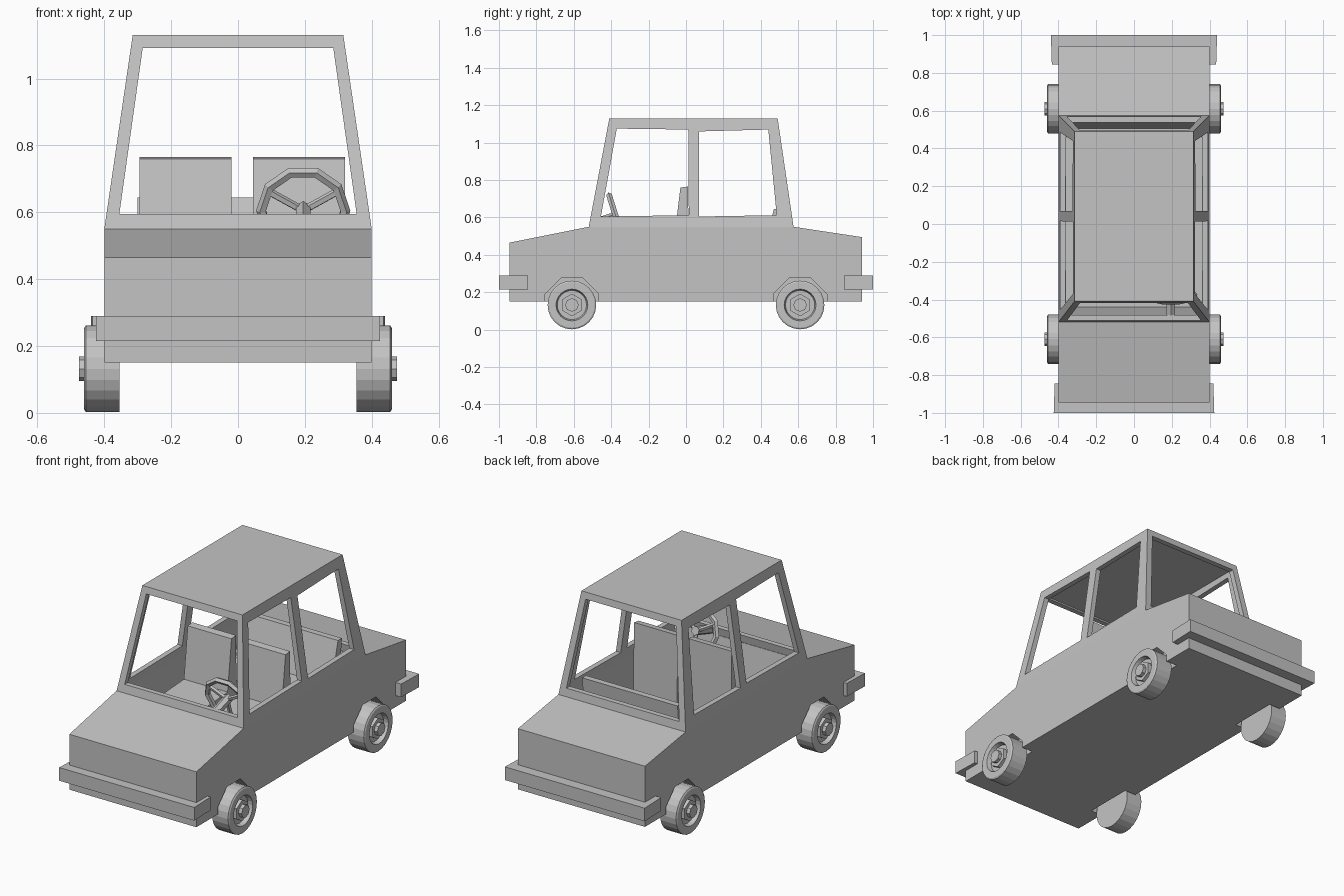
import bpy, bmesh, math
from mathutils import Vector

if "Cube" in bpy.data.objects:
    bpy.data.objects.remove(bpy.data.objects["Cube"])

GREY = bpy.data.materials.new("light grey")
GREY.diffuse_color = (0.55, 0.55, 0.55, 1)
GREY.use_nodes = True
GREY.node_tree.nodes["Principled BSDF"].inputs["Base Color"].default_value = GREY.diffuse_color


def finish(name, bm):
    bmesh.ops.remove_doubles(bm, verts=bm.verts, dist=1e-5)
    bmesh.ops.recalc_face_normals(bm, faces=bm.faces)
    me = bpy.data.meshes.new(name)
    bm.to_mesh(me)
    bm.free()
    me.materials.append(GREY)
    ob = bpy.data.objects.new(name, me)
    bpy.context.collection.objects.link(ob)
    return ob


def prism(name, pts, lo, hi, axis):
    """Extrude a 2D outline along an axis."""
    place = {'X': lambda a, b, h: (h, a, b),
             'Y': lambda a, b, h: (a, h, b),
             'Z': lambda a, b, h: (a, b, h)}[axis]
    bm = bmesh.new()
    A = [bm.verts.new(place(a, b, lo)) for a, b in pts]
    B = [bm.verts.new(place(a, b, hi)) for a, b in pts]
    bm.faces.new(A)
    bm.faces.new(B)
    for i in range(len(pts)):
        j = (i + 1) % len(pts)
        bm.faces.new((A[i], A[j], B[j], B[i]))
    return finish(name, bm)


def frustum(name, low, high):
    """Tapered box; each end is (half width, y0, y1, z)."""
    bm = bmesh.new()
    vs = [bm.verts.new(p) for w, y0, y1, z in (low, high)
          for p in ((-w, y0, z), (w, y0, z), (w, y1, z), (-w, y1, z))]
    bm.faces.new(vs[:4])
    bm.faces.new(vs[4:])
    for i in range(4):
        j = (i + 1) % 4
        bm.faces.new((vs[i], vs[j], vs[j + 4], vs[i + 4]))
    return finish(name, bm)


def cut(ob, cutters):
    """Subtract the cutters, then delete them."""
    for c in cutters:
        m = ob.modifiers.new("cut", 'BOOLEAN')
        m.operation, m.solver, m.object = 'DIFFERENCE', 'EXACT', c
    bpy.context.view_layer.update()
    me = bpy.data.meshes.new_from_object(
        ob.evaluated_get(bpy.context.evaluated_depsgraph_get()))
    ob.modifiers.clear()
    ob.data = me
    for c in cutters:
        bpy.data.objects.remove(c)


def rod(name, a, b, r, sides):
    """Cylinder between two points."""
    a, b = Vector(a), Vector(b)
    d = b - a
    bpy.ops.mesh.primitive_cylinder_add(vertices=sides, radius=r, depth=d.length, location=(a + b) / 2)
    ob = bpy.context.object
    ob.rotation_euler = d.to_track_quat('Z', 'Y').to_euler()
    ob.name = name
    ob.data.materials.append(GREY)
    return ob


WY, WZ, WR = 0.61, 0.132, 0.13

# lower body with cabin tub and wheel wells
body = prism("body", [(-0.945, 0.15), (-0.945, 0.465), (-0.52, 0.55), (0.575, 0.55),
                      (0.94, 0.495), (0.94, 0.15)], -0.4, 0.4, 'X')
cutters = [frustum("tub_cutter", (0.36, -0.44, 0.46, 0.2), (0.371, -0.492, 0.548, 0.58))]
for s in (-1, 1):
    for e in (-1, 1):
        arch = [(e * WY + 0.155 * math.cos(math.radians(22.5 + 45 * i)),
                 WZ + 0.155 * math.sin(math.radians(22.5 + 45 * i))) for i in range(8)]
        cutters.append(prism("arch_cutter", arch, s * 0.33, s * 0.6, 'X'))
cut(body, cutters)

# cabin frame with roof, pillars and open windows
cabin = frustum("cabin_frame", (0.4, -0.52, 0.575, 0.55), (0.315, -0.41, 0.49, 1.13))
cut(cabin, [
    frustum("inside_cutter", (0.377, -0.50, 0.552, 0.5), (0.29, -0.386, 0.464, 1.1)),
    prism("front_side_window_cutter", [(-0.455, 0.605), (0.015, 0.612), (0.012, 1.07), (-0.37, 1.075)],
          -1, 1, 'X'),
    prism("rear_side_window_cutter", [(0.07, 0.605), (0.485, 0.612), (0.44, 1.07), (0.07, 1.06)],
          -1, 1, 'X'),
    prism("screen_cutter", [(-0.355, 0.595), (0.355, 0.595), (0.285, 1.092), (-0.285, 1.092)],
          -1, 1, 'Y')])

# wrap-around bumpers
for name, e, w in (("front_bumper", -1, 0.425), ("rear_bumper", 1, 0.44)):
    outline = [(-w, 1), (w, 1), (w - 0.005, 0.845), (0.39, 0.845), (0.39, 0.93),
               (-0.39, 0.93), (-0.39, 0.845), (-w + 0.005, 0.845)]
    prism(name, [(x, e * y) for x, y in outline], 0.215, 0.29, 'Z')

# wheels: spun tyre with recessed rim, plus hexagonal hub
TYRE = [(0.355, 0), (0.355, WR), (0.455, WR), (0.46, 0.122), (0.46, 0.085), (0.435, 0.078), (0.435, 0)]
for s, side in ((-1, "left"), (1, "right")):
    for e, end in ((-1, "front"), (1, "rear")):
        bm = bmesh.new()
        vs = [bm.verts.new((s * x, e * WY, WZ + r)) for x, r in TYRE]
        es = [bm.edges.new(p) for p in zip(vs, vs[1:])]
        bmesh.ops.spin(bm, geom=vs + es, cent=(0, e * WY, WZ), axis=(1, 0, 0),
                       angle=math.tau, steps=24)
        bmesh.ops.dissolve_degenerate(bm, dist=1e-5, edges=bm.edges)
        finish(f"{end}_{side}_wheel", bm)
        rod(f"{end}_{side}_rim", (s * 0.43, e * WY, WZ), (s * 0.455, e * WY, WZ), 0.06, 6)
        rod(f"{end}_{side}_hub", (s * 0.43, e * WY, WZ), (s * 0.475, e * WY, WZ), 0.036, 8)

# front seats
SEAT = [(-0.3, 0.2), (-0.3, 0.455), (-0.065, 0.47), (-0.03, 0.76), (0.01, 0.765), (0.02, 0.2)]
prism("passenger_seat", SEAT, -0.295, -0.02, 'X')
prism("driver_seat", SEAT, 0.045, 0.32, 'X')

# rear bench
prism("rear_bench", [(0.2, 0.2), (0.2, 0.40), (0.41, 0.41), (0.47, 0.645), (0.505, 0.645), (0.46, 0.2)],
      -0.3, 0.3, 'X')

# steering wheel, spokes and column
C = Vector((0.195, -0.375, 0.605))
axis = Vector((0, 0.95, 0.3)).normalized()
up = Vector((0, -0.3, 0.95)).normalized()
bpy.ops.mesh.primitive_torus_add(major_segments=10, minor_segments=5, major_radius=0.125,
                                 minor_radius=0.016, location=C)
wheel = bpy.context.object
wheel.name = "steering_wheel"
wheel.rotation_euler = axis.to_track_quat('Z', 'Y').to_euler()
wheel.data.materials.append(GREY)
for i in range(3):
    t = math.radians(-90 + 120 * i)
    rod(f"steering_spoke_{i + 1}", C, C + 0.122 * (math.cos(t) * Vector((1, 0, 0)) + math.sin(t) * up), 0.012, 5)
rod("steering_column", C + axis * 0.015, C - axis * 0.13, 0.025, 6)
